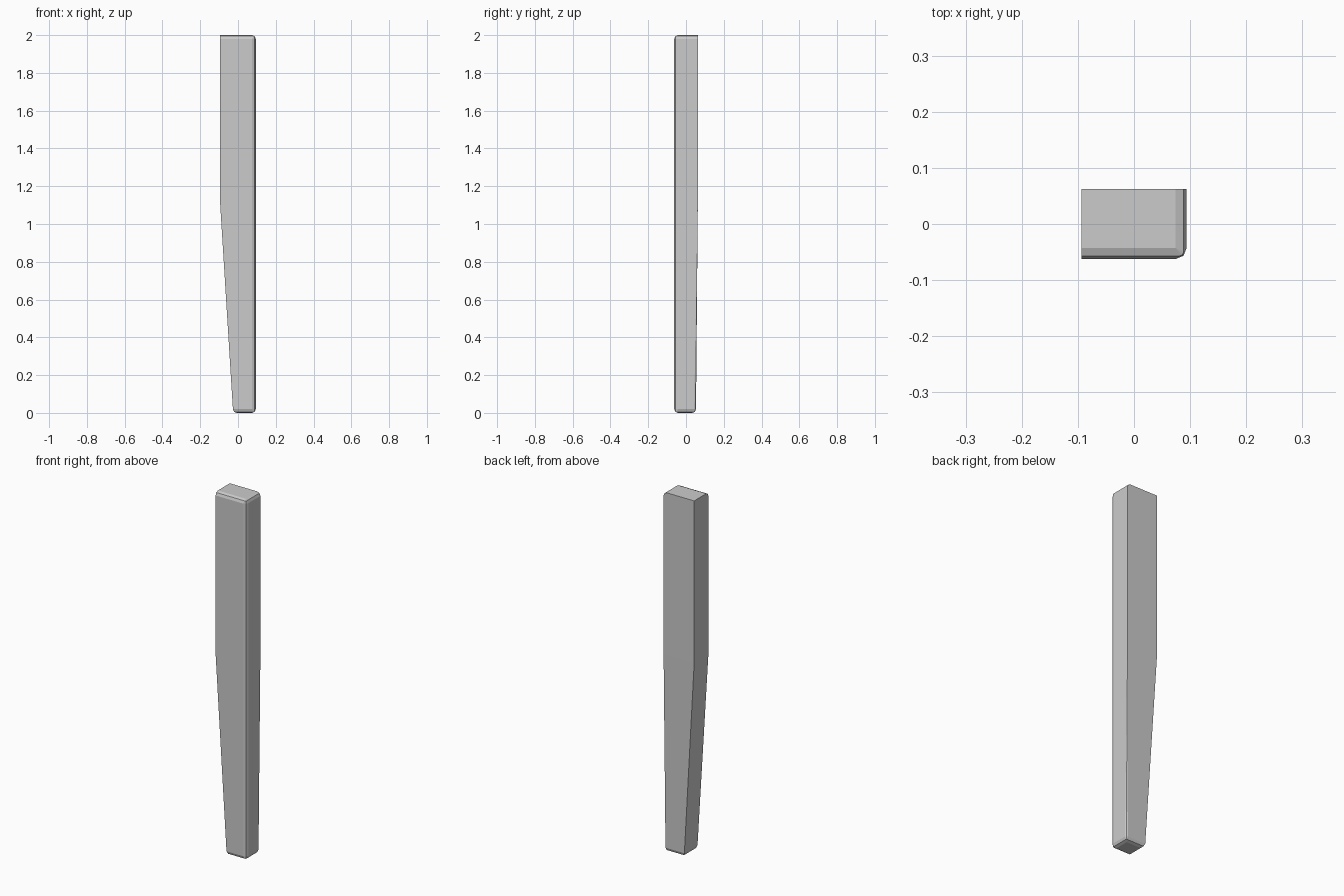
import bpy, bmesh

if "Cube" in bpy.data.objects:
    bpy.data.objects.remove(bpy.data.objects["Cube"])

K = 0.293            # midpoint of a two-segment round, as a fraction of its radius
R = 0.02             # bevel radius
HX, HY = 0.094, 0.0625
FOOT_X, FOOT_Y = -0.027, 0.053   # tapered left and back sides at the foot


def ring(bm, z, x0, x1, y0, y1, r_front, r_back):
    """One cross-section: square left corners, rounded right corners."""
    a, b = r_front, r_back
    pts = [(x0, y1), (x0, y0),
           (x1 - a, y0), (x1 - K * a, y0 + K * a), (x1, y0 + a),
           (x1, y1 - b), (x1 - K * b, y1 - K * b), (x1 - b, y1)]
    return [bm.verts.new((x, y, z)) for x, y in pts]


bm = bmesh.new()
rings = []

# Foot: rounded on all four sides
for z, d, r in ((0, R, 0.0), (K * R, K * R, K * R), (R, 0, R)):
    rings.append(ring(bm, z, FOOT_X + d, HX - d, -HY + d, FOOT_Y - d, r, r * 0.5))

# Taper ends at the knee, straight post above
rings.append(ring(bm, 1.1, -HX, HX, -HY, HY, R, 0))

# Top: rounded only along the front and right edges
for z, d, r in ((2 - R, 0, R), (2 - K * R, K * R, K * R), (2, R, 0)):
    rings.append(ring(bm, z, -HX, HX - d, -HY + d, HY, r, 0))

# Skin the sections and cap both ends
for lo, hi in zip(rings, rings[1:]):
    n = len(lo)
    for i in range(n):
        j = (i + 1) % n
        bm.faces.new((lo[i], lo[j], hi[j], hi[i]))
bm.faces.new(rings[0])
bm.faces.new(rings[-1])
bmesh.ops.remove_doubles(bm, verts=bm.verts, dist=0.0001)
bmesh.ops.recalc_face_normals(bm, faces=bm.faces)

mesh = bpy.data.meshes.new("tapered_leg")
bm.to_mesh(mesh)
bm.free()
leg = bpy.data.objects.new("tapered_leg", mesh)
bpy.context.collection.objects.link(leg)
